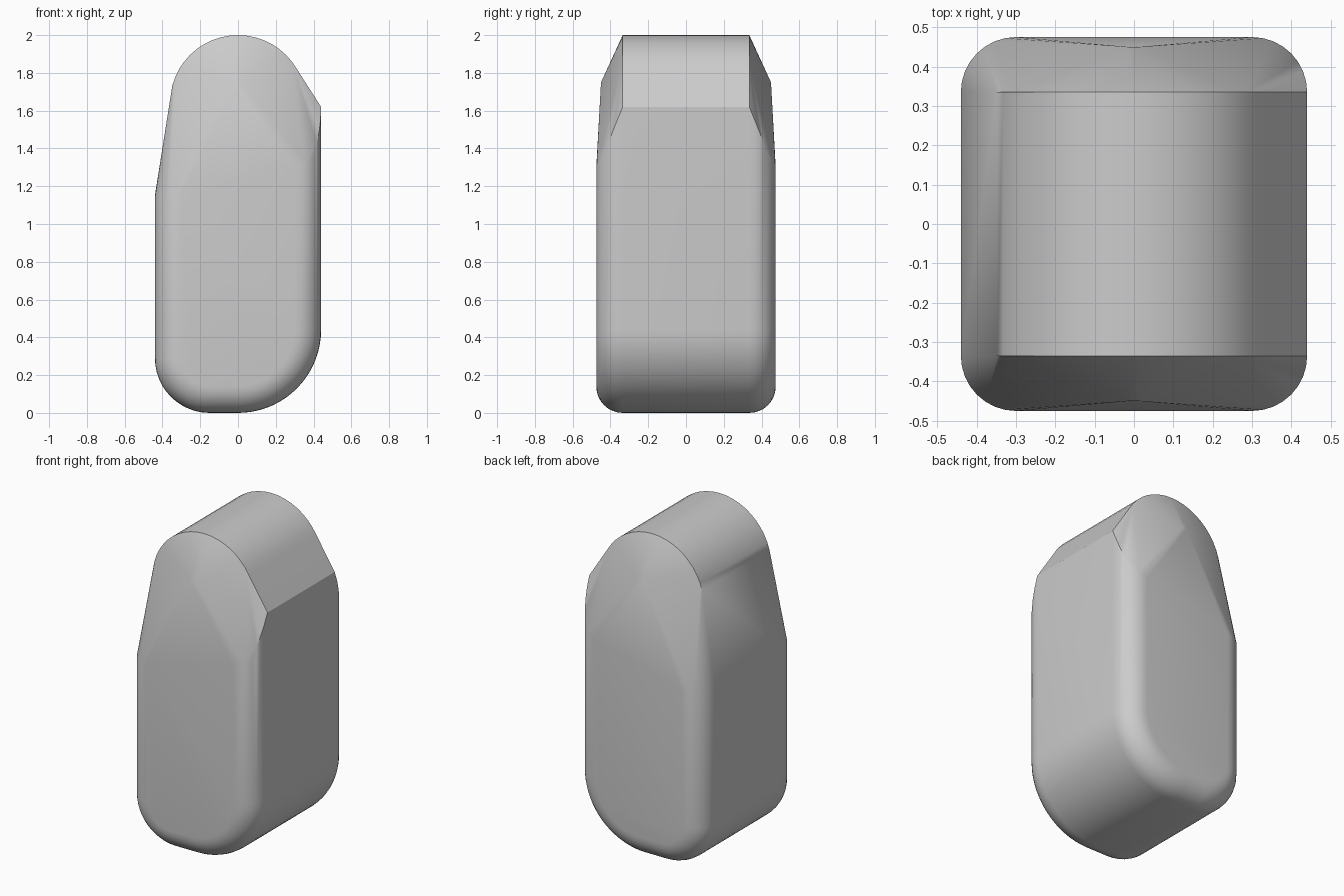
import bpy, bmesh
from math import sin, cos, pi, radians

cube = bpy.data.objects.get("Cube")
if cube:
    bpy.data.objects.remove(cube, do_unlink=True)

# Material
grey = bpy.data.materials.new("plain grey")
grey.use_nodes = True
colour = (0.6, 0.6, 0.6, 1)
grey.diffuse_color = colour
grey.node_tree.nodes["Principled BSDF"].inputs["Base Color"].default_value = colour

HALF = 0.335      # half depth of the straight extruded part
FILLET = 0.14     # rounding between the rim and the end faces
STEPS = 8


def arc(cx, cz, r, start, end, n):
    """Points on an arc in the xz plane, angles in degrees."""
    angles = [radians(start + (end - start) * i / n) for i in range(n + 1)]
    return [(cx + r * cos(a), cz + r * sin(a)) for a in angles]


points = []

# Crown: domed top with a chamfered shoulder on the left and a slope on the right
crown = arc(0, 1.64, 0.36, 30, 165, 18)
crown += [(0.44, 1.62), (-0.44, 1.15)]
# Ridge peak, and the upper corners of the end faces
peaks = [(-0.015, 1.75, 0.45), (0.015, 1.75, 0.45)]

for side in (-1, 1):
    points += [(x, side * HALF, z) for x, z in crown]
    points += [(x, side * y, z) for x, z, y in peaks]

    # Rounded rim along the lower body, shrinking towards the end face
    for i in range(STEPS + 1):
        t = pi / 2 * i / STEPS
        inset = FILLET * (1 - cos(t))
        y = side * (HALF + FILLET * sin(t))
        top_right = 1.62 - 0.25 * min(1, sin(t) / 0.75) - 0.07 * (i / STEPS) ** 2
        rim = [(-0.44 + inset, 1.15)]
        rim += arc(-0.15, 0.29, 0.29 - inset, 180, 270, 12)
        rim += arc(0, 0.44, 0.44 - inset, 270, 360, 18)
        rim += [(0.44 - inset, top_right)]
        points += [(x, y, z) for x, z in rim]

# Wrap the sections in one closed skin
bm = bmesh.new()
for p in points:
    bm.verts.new(p)
hull = bmesh.ops.convex_hull(bm, input=bm.verts)
spare = {v for v in hull["geom_interior"] + hull["geom_unused"]
         if isinstance(v, bmesh.types.BMVert) and not v.link_faces}
bmesh.ops.delete(bm, geom=list(spare), context="VERTS")
bmesh.ops.remove_doubles(bm, verts=bm.verts, dist=0.0005)
bmesh.ops.dissolve_limit(bm, angle_limit=radians(0.5), verts=bm.verts, edges=bm.edges)
bmesh.ops.recalc_face_normals(bm, faces=bm.faces)

mesh = bpy.data.meshes.new("rounded_body")
bm.to_mesh(mesh)
bm.free()
mesh.materials.append(grey)
body = bpy.data.objects.new("rounded_body", mesh)
bpy.context.collection.objects.link(body)

bpy.ops.object.select_all(action="DESELECT")
body.select_set(True)
bpy.context.view_layer.objects.active = body
bpy.ops.object.shade_smooth_by_angle(angle=radians(30))
